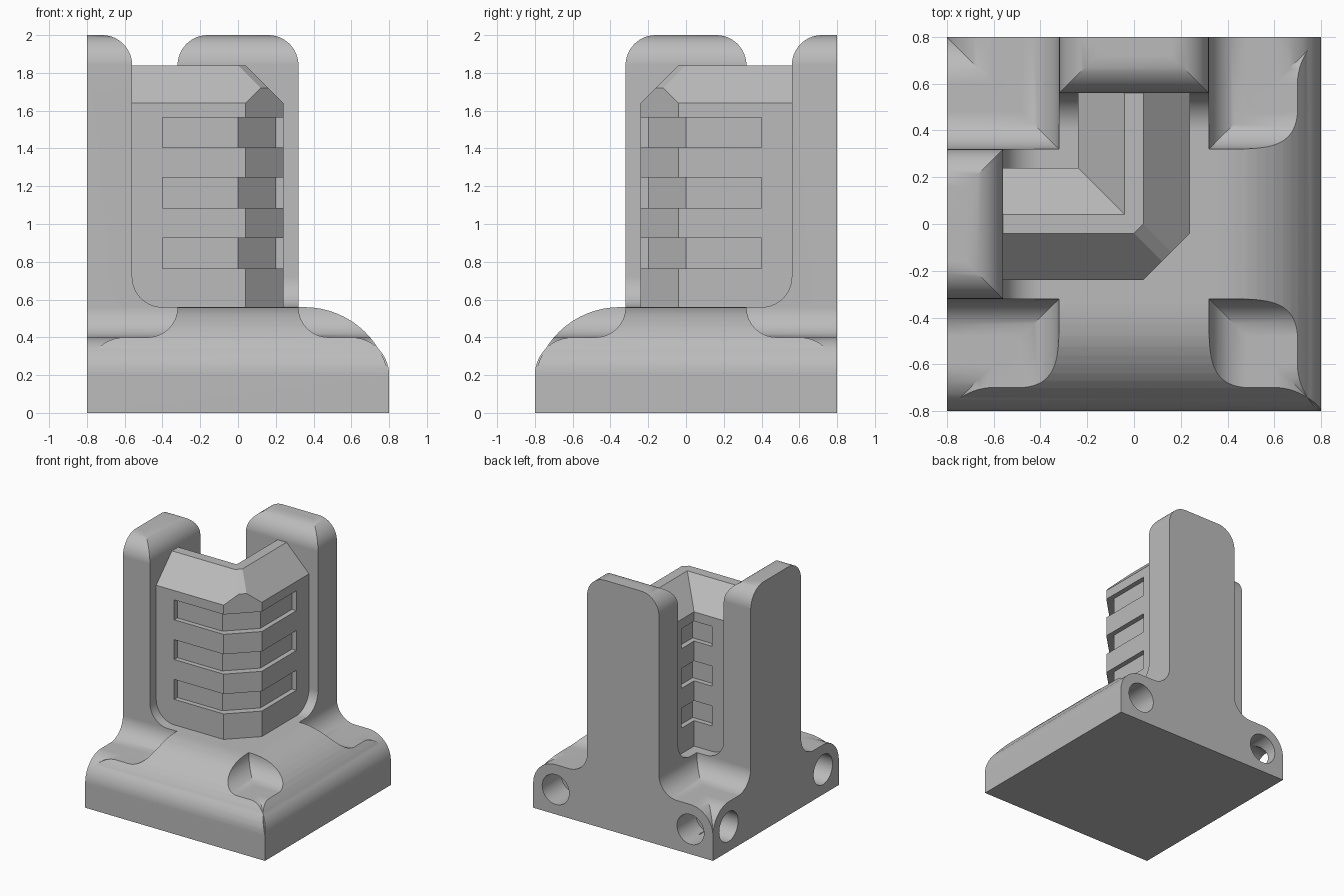
import bpy, bmesh
from math import cos, sin, radians
from mathutils import Matrix, Vector

cube = bpy.data.objects.get("Cube")
if cube:
    bpy.data.objects.remove(cube, do_unlink=True)

grey = bpy.data.materials.new("stone grey")
grey.use_nodes = True
grey.diffuse_color = (0.5, 0.5, 0.5, 1)
grey.node_tree.nodes["Principled BSDF"].inputs["Base Color"].default_value = (0.5, 0.5, 0.5, 1)


def finish(bm, name):
    bmesh.ops.remove_doubles(bm, verts=bm.verts, dist=1e-5)
    bmesh.ops.recalc_face_normals(bm, faces=bm.faces)
    mesh = bpy.data.meshes.new(name)
    bm.to_mesh(mesh)
    bm.free()
    mesh.materials.append(grey)
    ob = bpy.data.objects.new(name, mesh)
    bpy.context.collection.objects.link(ob)
    return ob


def select(ob):
    bpy.ops.object.select_all(action='DESELECT')
    ob.select_set(True)
    bpy.context.view_layer.objects.active = ob


def boolean(target, tool, operation):
    mod = target.modifiers.new("boolean", 'BOOLEAN')
    mod.operation, mod.object, mod.solver = operation, tool, 'EXACT'
    select(target)
    bpy.ops.object.modifier_apply(modifier=mod.name)
    bpy.data.objects.remove(tool, do_unlink=True)


def arc(cx, cz, r, start, end, steps=14):
    angles = [radians(start + (end - start) * i / steps) for i in range(steps + 1)]
    return [(cx + r * cos(a), cz + r * sin(a)) for a in angles]


def prism(name, profile, place):
    """Extrude a closed profile; place(u, z, side) gives the 3D point."""
    bm = bmesh.new()
    ends = [[bm.verts.new(place(u, z, s)) for u, z in profile] for s in (-1, 1)]
    for ring in ends:
        bm.faces.new(ring)
    n = len(profile)
    for i in range(n):
        j = (i + 1) % n
        bm.faces.new((ends[0][i], ends[0][j], ends[1][j], ends[1][i]))
    return finish(bm, name)


def corner_sweep(name, section, reach):
    """Sweep a section of (outward offset, height, corner cut) round the bend."""
    bm = bmesh.new()
    rows = []
    for d, z, b in section:
        path = [(-reach, -d), (d - b, -d), (d, b - d), (d, reach)]
        rows.append([bm.verts.new((x, y, z)) for x, y in path])
    n = len(rows)
    for i in range(n):
        p, q = rows[i], rows[(i + 1) % n]
        for k in range(3):
            if k == 1 and section[i][2] == 0 and section[(i + 1) % n][2] == 0:
                continue
            bm.faces.new((p[k], p[k + 1], q[k + 1], q[k]))
    for k in (0, 3):
        bm.faces.new([r[k] for r in rows])
    return finish(bm, name)


# Buttress seen face on: rounded post flaring into low shoulders
half = (arc(0.6, 0.2, 0.2, 0, 90) + arc(0.48, 0.56, 0.16, 270, 180)
        + arc(0.16, 1.84, 0.16, 0, 90))
face_profile = [(0.8, -0.1)] + half + [(-u, z) for u, z in reversed(half)] + [(-0.8, -0.1)]

# Buttress seen from its side: upright, coved floor and rounded front edge
side_profile = ([(-0.8, 0), (0.8, 0)] + arc(0.35, 0.099, 0.461, 12.65, 90)
                + arc(-0.4, 0.72, 0.16, 270, 180)
                + arc(-0.72, 1.84, 0.16, 0, 90) + [(-0.8, 2)])

# Back buttress, then its reflection on the right-hand side, joined as one body
body = prism("base_with_posts", face_profile, lambda u, z, s: (u, s, z))
boolean(body, prism("side_tool", side_profile, lambda u, z, s: (s, -u, z)), 'INTERSECT')
bm = bmesh.new()
bm.from_mesh(body.data)
for v in bm.verts:
    v.co.x, v.co.y = -v.co.y, -v.co.x
boolean(body, finish(bm, "second_half"), 'UNION')

# Sockets near the ends of the two flat outer sides
for along in (-0.6, 0.6):
    for axis, centre in (('X', (along, 0.76, 0.2)), ('Y', (-0.76, along, 0.2))):
        bm = bmesh.new()
        bmesh.ops.create_cone(
            bm, cap_ends=True, segments=40, radius1=0.12, radius2=0.12, depth=0.4,
            matrix=Matrix.Translation(Vector(centre)) @ Matrix.Rotation(radians(90), 4, axis))
        boolean(body, finish(bm, "socket_tool"), 'DIFFERENCE')

# Bent wall with chamfered top and cut outer corner
wall = corner_sweep("corner_wall", [
    (-0.24, 0.5, 0), (0.24, 0.5, 0.2), (0.24, 1.64, 0.2), (0.16, 1.72, 0.04),
    (0.04, 1.84, 0.04), (-0.04, 1.84, 0), (-0.24, 1.64, 0)], 0.66)

# Three recessed slots, outside and inside the bend
for i in range(3):
    low = 0.765 + 0.32 * i
    high = low + 0.16
    for near, far, cut in ((0.2, 0.3, 0.2), (-0.2, -0.3, 0)):
        tool = corner_sweep("slot_tool", [
            (near, low, cut), (far, low, cut), (far, high, cut), (near, high, cut)], 0.4)
        boolean(wall, tool, 'DIFFERENCE')

# Smooth curves, crisp edges
for ob in (body, wall):
    select(ob)
    bpy.ops.object.shade_smooth_by_angle(angle=radians(25))
    mod = ob.modifiers.new("weighted normals", 'WEIGHTED_NORMAL')
    mod.keep_sharp = True
